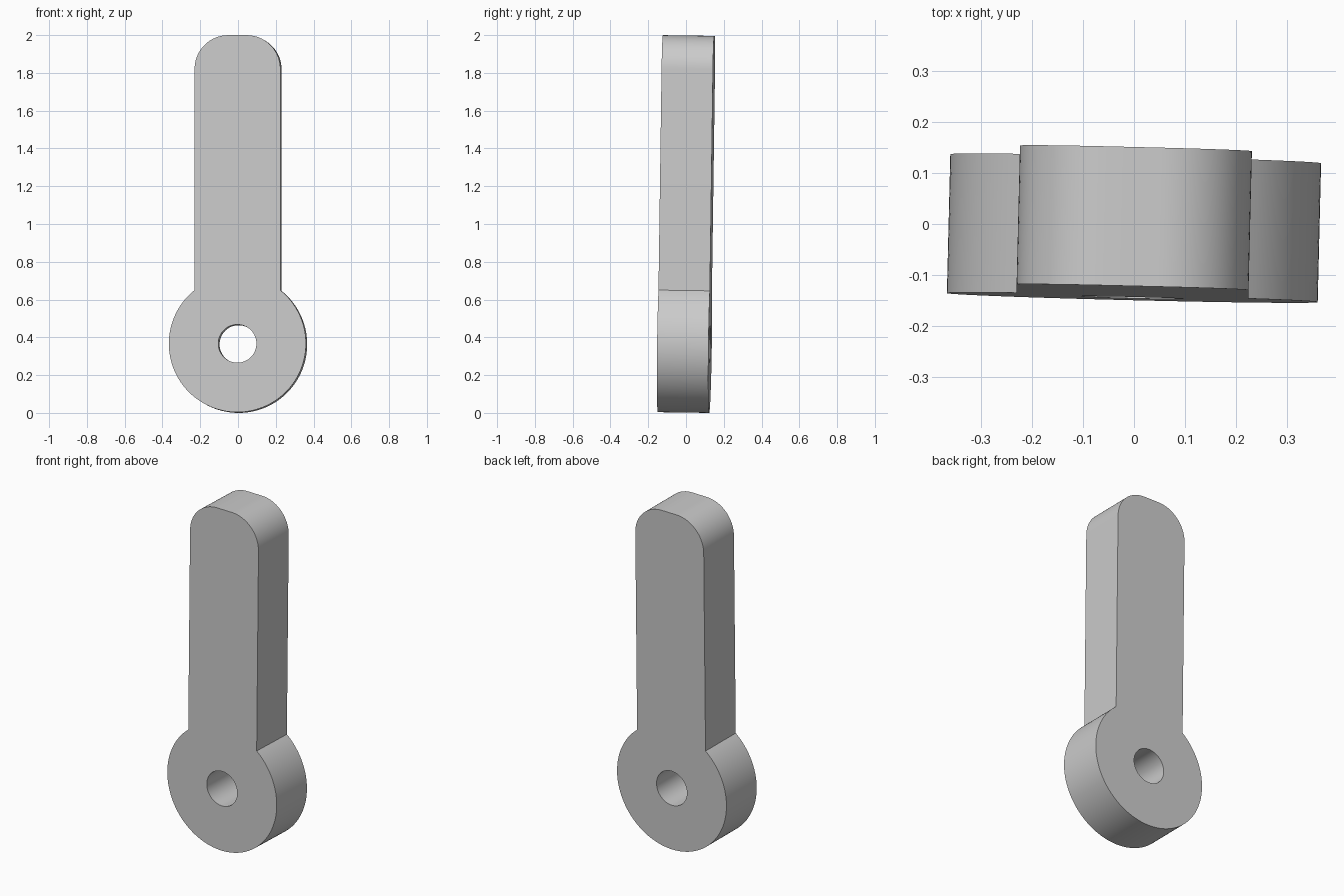
import bpy, bmesh
from math import sin, cos, pi, radians, acos
from mathutils import Matrix, Vector

cube = bpy.data.objects.get("Cube")
if cube:
    bpy.data.objects.remove(cube)

# Main dimensions of the lever
DISC_R, HOLE_R, ARM_HALF, CORNER_R = 0.363, 0.101, 0.227, 0.178
HEIGHT, THICK = 1.996, 0.272


def arc(cx, cz, r, start, end, steps):
    """Points along an arc in the front plane, both ends included."""
    angles = [start + (end - start) * i / steps for i in range(steps + 1)]
    return [Vector((cx + r * cos(a), -THICK / 2, cz + r * sin(a))) for a in angles]


# Outline: round hub with a straight arm ending in rounded corners
join = acos(ARM_HALF / DISC_R)
inner, top = ARM_HALF - CORNER_R, HEIGHT - CORNER_R
outline = arc(0, DISC_R, DISC_R, pi - join, 2 * pi + join, 96)
outline += arc(inner, top, CORNER_R, 0, pi / 2, 20)
outline += arc(-inner, top, CORNER_R, pi / 2, pi, 20)
hole = arc(0, DISC_R, HOLE_R, 0, 2 * pi, 64)[:-1]

# Fill the outline around the pivot hole, then extrude it backwards
bm = bmesh.new()
edges = []
for loop in (outline, hole):
    verts = [bm.verts.new(p) for p in loop]
    edges += [bm.edges.new((v, verts[i - 1])) for i, v in enumerate(verts)]
bmesh.ops.triangle_fill(bm, edges=edges, use_beauty=True, normal=(0, -1, 0))
front = list(bm.faces)
ext = bmesh.ops.extrude_face_region(bm, geom=front, use_keep_orig=True)
back = [g for g in ext["geom"] if isinstance(g, bmesh.types.BMVert)]
bmesh.ops.translate(bm, verts=back, vec=(0, THICK, 0))
bmesh.ops.recalc_face_normals(bm, faces=bm.faces)

# Slight lean and twist, then centre the part on the ground
bm.transform(Matrix.Rotation(radians(-1.4), 4, "Z") @ Matrix.Rotation(radians(-0.8), 4, "X"))
lo = [min(v.co[i] for v in bm.verts) for i in range(3)]
hi = [max(v.co[i] for v in bm.verts) for i in range(3)]
bm.transform(Matrix.Translation((-(lo[0] + hi[0]) / 2, -(lo[1] + hi[1]) / 2, -lo[2])))

mesh = bpy.data.meshes.new("lever_arm")
bm.to_mesh(mesh)
bm.free()
lever = bpy.data.objects.new("lever_arm", mesh)
bpy.context.collection.objects.link(lever)

# Plain grey material
grey = bpy.data.materials.new("light_grey")
grey.use_nodes = True
colour = (0.6, 0.6, 0.6, 1)
grey.diffuse_color = colour
grey.node_tree.nodes["Principled BSDF"].inputs["Base Color"].default_value = colour
mesh.materials.append(grey)

# Smooth the curved walls and keep the rims sharp
bpy.ops.object.select_all(action="DESELECT")
lever.select_set(True)
bpy.context.view_layer.objects.active = lever
bpy.ops.object.shade_smooth_by_angle(angle=radians(30))
